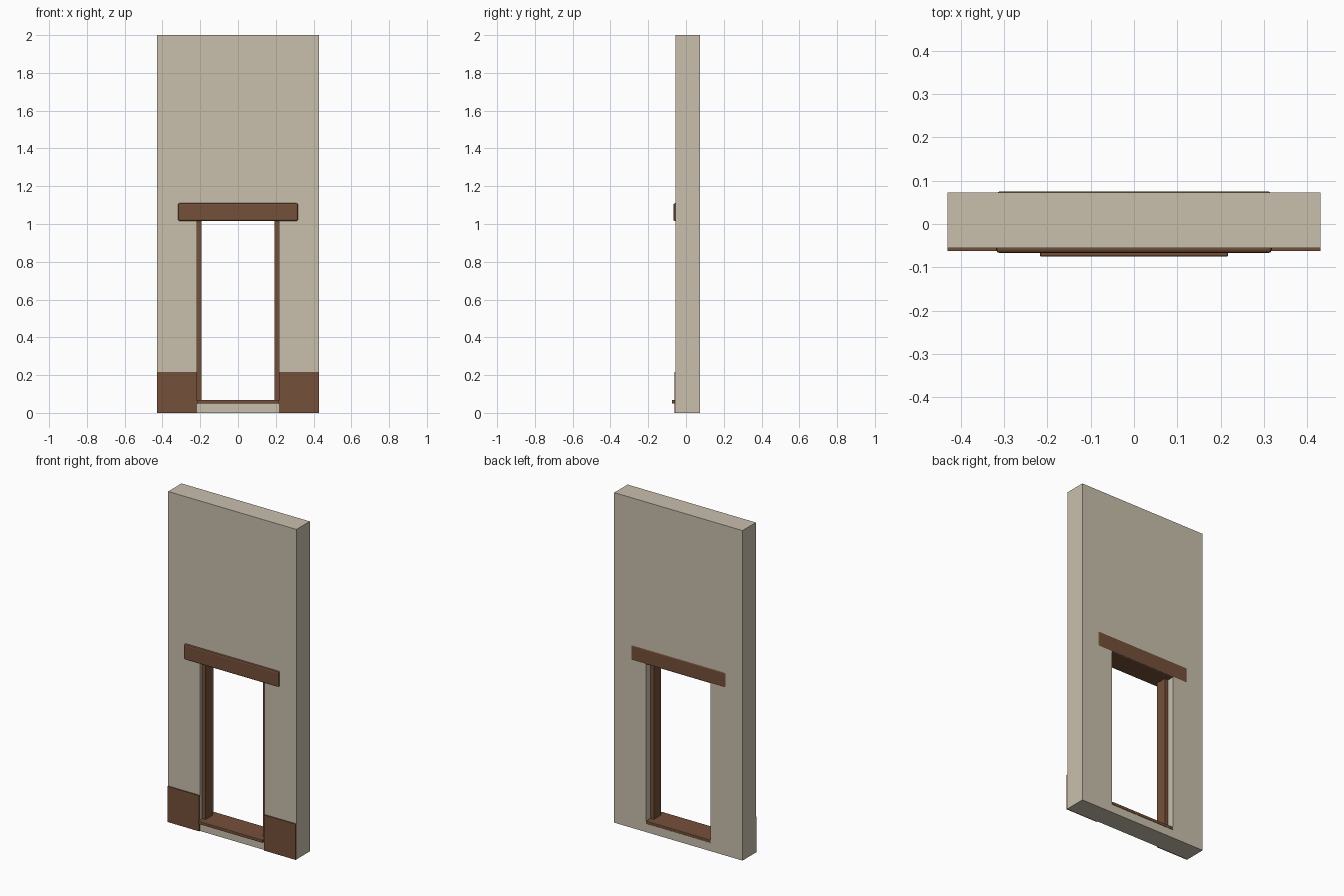
import bpy
import bmesh

cube = bpy.data.objects.get("Cube")
if cube:
    bpy.data.objects.remove(cube, do_unlink=True)


def make_material(name, colour):
    mat = bpy.data.materials.new(name)
    mat.use_nodes = True
    mat.diffuse_color = colour
    mat.node_tree.nodes["Principled BSDF"].inputs["Base Color"].default_value = colour
    return mat


plaster = make_material("beige plaster", (0.584, 0.527, 0.423, 1))
wood = make_material("brown wood", (0.178, 0.08, 0.041, 1))


def add_object(name, bm, mat):
    bmesh.ops.recalc_face_normals(bm, faces=bm.faces)
    mesh = bpy.data.meshes.new(name)
    bm.to_mesh(mesh)
    bm.free()
    mesh.materials.append(mat)
    obj = bpy.data.objects.new(name, mesh)
    bpy.context.collection.objects.link(obj)
    return obj


def box(name, xs, ys, zs, mat, bevel=0):
    bm = bmesh.new()
    bmesh.ops.create_cube(bm, size=1)
    for v in bm.verts:
        for axis, (low, high) in enumerate((xs, ys, zs)):
            v.co[axis] = high if v.co[axis] > 0 else low
    obj = add_object(name, bm, mat)
    if bevel:
        mod = obj.modifiers.new("rounded edges", "BEVEL")
        mod.width = bevel
        mod.segments = 2
    return obj


HALF, FRONT, BACK = 0.43, -0.055, 0.073
OPEN = 0.217
SILL_LOW, SILL_TOP, HEAD = 0.05, 0.068, 1.016

# Wall panel: a three by three sheet without its middle cell, extruded
bm = bmesh.new()
columns = (-HALF, -OPEN, OPEN, HALF)
rows = (0, SILL_LOW, HEAD + 0.002, 2)
grid = [[bm.verts.new((x, FRONT, z)) for x in columns] for z in rows]
for r in range(3):
    for c in range(3):
        if (r, c) != (1, 1):
            bm.faces.new((grid[r][c], grid[r][c + 1],
                          grid[r + 1][c + 1], grid[r + 1][c]))
sheet = bmesh.ops.extrude_face_region(bm, geom=bm.faces[:], use_keep_orig=True)
moved = [g for g in sheet["geom"] if isinstance(g, bmesh.types.BMVert)]
bmesh.ops.translate(bm, verts=moved, vec=(0, BACK - FRONT, 0))
add_object("wall", bm, plaster)

# Lintel beam and sill run right through the wall
box("lintel", (-0.318, 0.318), (-0.067, 0.075), (HEAD, 1.11), wood, 0.008)
box("sill", (-OPEN, OPEN), (-0.075, 0.075), (SILL_LOW, SILL_TOP), wood, 0.003)

# Jambs and skirting boards on both sides
for side, sign in (("right", -1), ("left", 1)):
    box(f"{side}_jamb", sorted((sign * 0.193, sign * OPEN)), (-0.035, 0.032),
        (SILL_TOP - 0.002, HEAD + 0.01), wood)
    box(f"{side}_skirting_board", sorted((sign * OPEN, sign * HALF)),
        (-0.062, FRONT + 0.001), (0, 0.216), wood)
